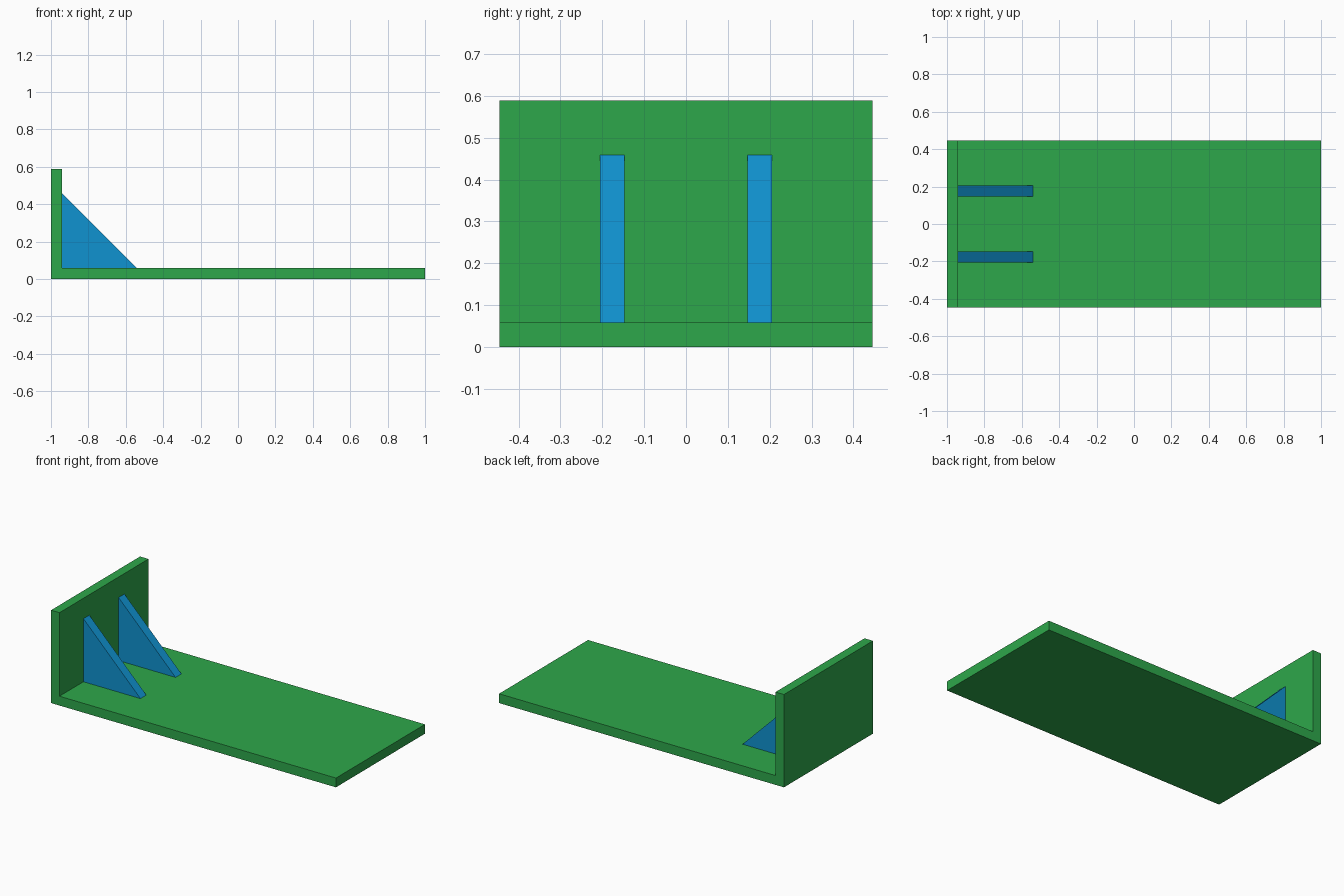
import bpy
import bmesh

if "Cube" in bpy.data.objects:
    bpy.data.objects.remove(bpy.data.objects["Cube"])


def material(name, color):
    mat = bpy.data.materials.new(name)
    mat.diffuse_color = (*color, 1.0)
    mat.use_nodes = True
    mat.node_tree.nodes["Principled BSDF"].inputs["Base Color"].default_value = mat.diffuse_color
    return mat


def extruded_profile(name, points, y0, y1, mat):
    """Extrude an XZ outline from y0 to y1."""
    bm = bmesh.new()
    face = bm.faces.new([bm.verts.new((x, y0, z)) for x, z in points])
    result = bmesh.ops.extrude_face_region(bm, geom=[face])
    verts = [v for v in result["geom"] if isinstance(v, bmesh.types.BMVert)]
    bmesh.ops.translate(bm, verts=verts, vec=(0, y1 - y0, 0))
    bmesh.ops.recalc_face_normals(bm, faces=bm.faces)
    mesh = bpy.data.meshes.new(name)
    bm.to_mesh(mesh)
    bm.free()
    mesh.materials.append(mat)
    obj = bpy.data.objects.new(name, mesh)
    bpy.context.collection.objects.link(obj)
    return obj


green = material("green", (0.027, 0.39, 0.07))
blue = material("blue", (0.005, 0.29, 0.63))

THICK = 0.059           # plate and rib thickness
HALF_WIDTH = 0.446
HEIGHT = 0.589
RIB = 0.40              # leg length of the triangular ribs
INNER_X = -1 + THICK

# L-shaped bracket: long base plate and upright end wall
extruded_profile("bracket", [
    (-1, 0), (1, 0), (1, THICK), (INNER_X, THICK),
    (INNER_X, HEIGHT), (-1, HEIGHT),
], -HALF_WIDTH, HALF_WIDTH, green)

# Pair of triangular ribs bracing the wall
for name, y in (("front_rib", -0.176), ("back_rib", 0.176)):
    extruded_profile(name, [
        (INNER_X, THICK), (INNER_X + RIB, THICK), (INNER_X, THICK + RIB),
    ], y - THICK / 2, y + THICK / 2, blue)
